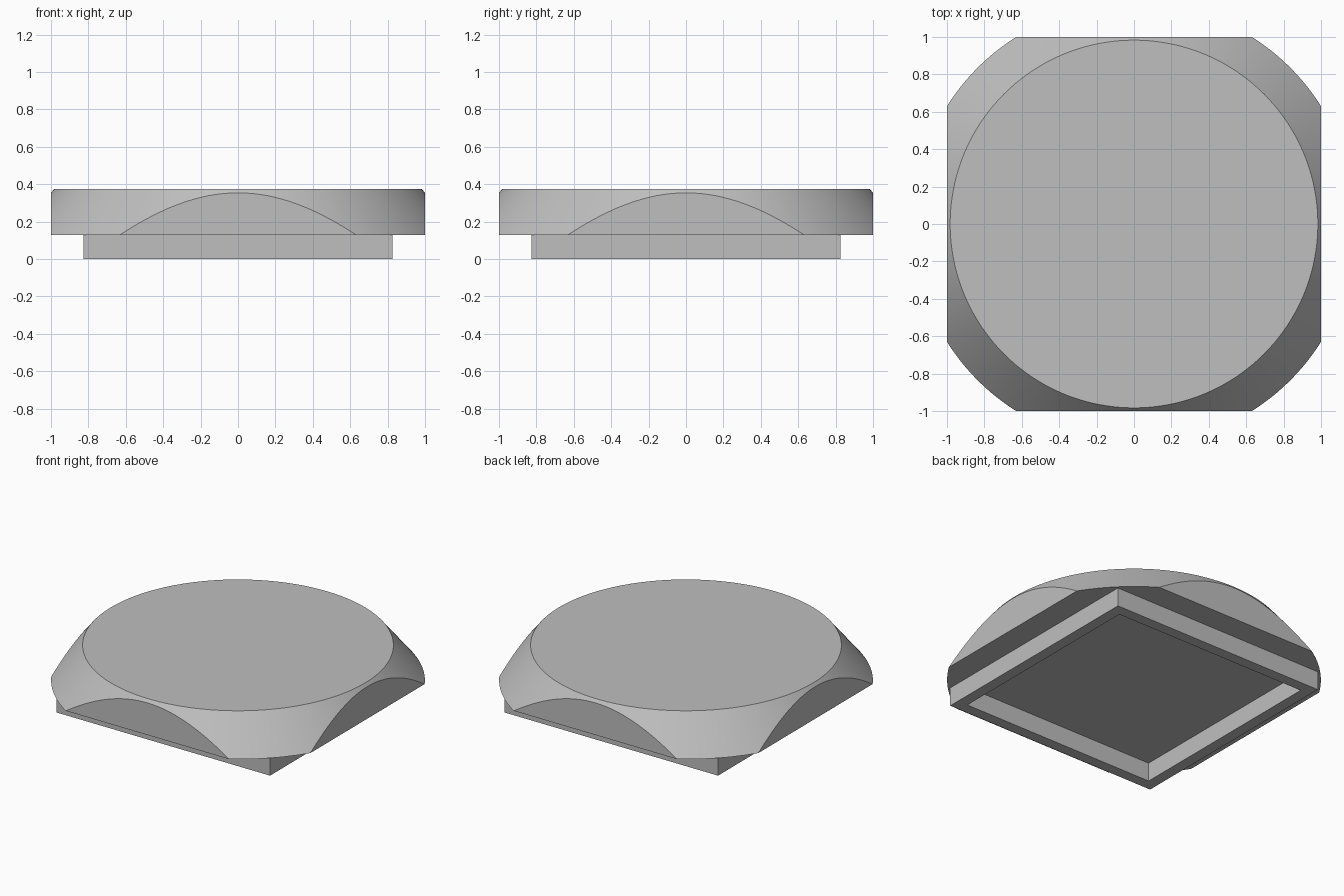
import bpy, bmesh
from mathutils import Vector

if "Cube" in bpy.data.objects:
    bpy.data.objects.remove(bpy.data.objects["Cube"])

TOP, SHELF = 0.375, 0.13           # heights of the top face and the underside shelf
R_TOP, R_SHELF = 0.983, 1.182      # cone radii at those heights
BASE, INNER = 0.825, 0.748         # half widths of the square rim, outside and inside

grey = bpy.data.materials.new("grey")
grey.diffuse_color = (0.52, 0.52, 0.52, 1)
grey.use_nodes = True
grey.node_tree.nodes["Principled BSDF"].inputs["Base Color"].default_value = grey.diffuse_color


def add_object(name, bm):
    bmesh.ops.recalc_face_normals(bm, faces=bm.faces)
    mesh = bpy.data.meshes.new(name)
    bm.to_mesh(mesh)
    bm.free()
    mesh.materials.append(grey)
    obj = bpy.data.objects.new(name, mesh)
    bpy.context.collection.objects.link(obj)
    return obj


# Conical cap, sliced flat on four sides
bm = bmesh.new()
bmesh.ops.create_cone(bm, cap_ends=True, segments=160, radius1=R_SHELF,
                      radius2=R_TOP, depth=TOP - SHELF)
bmesh.ops.translate(bm, verts=bm.verts, vec=(0, 0, (TOP + SHELF) / 2))
for side in ((1, 0, 0), (-1, 0, 0), (0, 1, 0), (0, -1, 0)):
    cut = bmesh.ops.bisect_plane(bm, geom=bm.verts[:] + bm.edges[:] + bm.faces[:],
                                 plane_co=Vector(side), plane_no=Vector(side),
                                 clear_outer=True)
    rim = [e for e in cut["geom_cut"] if isinstance(e, bmesh.types.BMEdge)]
    bmesh.ops.contextual_create(bm, geom=rim)
cap = add_object("cap", bm)
bpy.context.view_layer.objects.active = cap
cap.select_set(True)
bpy.ops.object.shade_smooth_by_angle(angle=0.4)

# Hollow square rim below the cap
bm = bmesh.new()
corners = ((-1, -1), (1, -1), (1, 1), (-1, 1))
loops = [[bm.verts.new((x * h, y * h, z)) for x, y in corners]
         for h, z in ((BASE, SHELF), (BASE, 0), (INNER, 0), (INNER, SHELF))]
for a, b in zip(loops, loops[1:]):
    for i in range(4):
        j = (i + 1) % 4
        bm.faces.new((a[i], a[j], b[j], b[i]))
# Orient from a closed ring, then drop the hidden faces against the cap
hidden = [bm.faces.new((loops[3][i], loops[3][(i + 1) % 4],
                        loops[0][(i + 1) % 4], loops[0][i])) for i in range(4)]
bmesh.ops.recalc_face_normals(bm, faces=bm.faces)
add_object("square_rim", bm)
